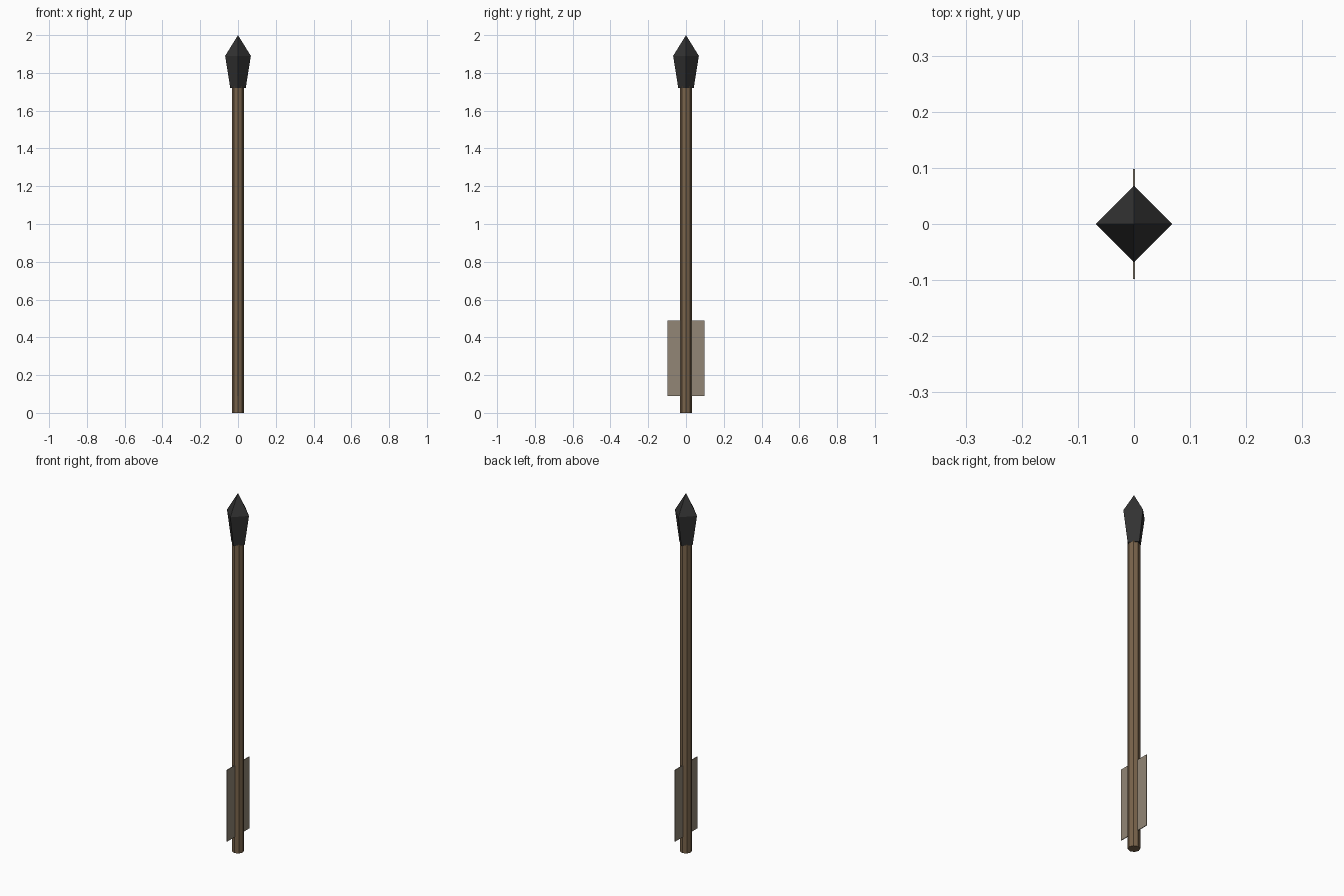
import bpy, bmesh, math

if "Cube" in bpy.data.objects:
    bpy.data.objects.remove(bpy.data.objects["Cube"])


def material(name, rgb):
    m = bpy.data.materials.new(name)
    m.diffuse_color = (*rgb, 1)
    m.use_nodes = True
    m.node_tree.nodes["Principled BSDF"].inputs["Base Color"].default_value = m.diffuse_color
    return m


wood = material("brown_wood", (0.19, 0.125, 0.07))
iron = material("dark_iron", (0.032, 0.032, 0.032))
feather = material("pale_feather", (0.29, 0.24, 0.18))


def lathe(name, profile, sides, mat):
    """Stack of polygon rings (radius, z); radius 0 makes a point. Ends are capped."""
    bm = bmesh.new()
    rings = []
    for r, z in profile:
        n = sides if r > 0 else 1
        rings.append([bm.verts.new((r * math.cos(2 * math.pi * i / sides),
                                    r * math.sin(2 * math.pi * i / sides), z)) for i in range(n)])
    for a, b in zip(rings, rings[1:]):
        for i in range(sides):
            j = (i + 1) % sides
            if len(b) == 1:
                bm.faces.new((a[i], a[j], b[0]))
            else:
                bm.faces.new((a[i], a[j], b[j], b[i]))
    for ring in (rings[0], rings[-1]):
        if len(ring) > 1:
            bm.faces.new(ring)
    bmesh.ops.recalc_face_normals(bm, faces=bm.faces)
    me = bpy.data.meshes.new(name)
    bm.to_mesh(me)
    bm.free()
    me.materials.append(mat)
    ob = bpy.data.objects.new(name, me)
    bpy.context.collection.objects.link(ob)
    return ob


# Shaft and four-sided arrowhead
lathe("shaft", [(0.031, 0), (0.031, 1.73)], 8, wood)
lathe("arrowhead", [(0.041, 1.72), (0.068, 1.89), (0, 2.0)], 4, iron)

# Thin fletching vanes, one on each side of the shaft
for side, label in ((1, "back"), (-1, "front")):
    bpy.ops.mesh.primitive_cube_add(size=1, location=(0, side * 0.0575, 0.29))
    vane = bpy.context.object
    vane.name = label + "_fletching"
    vane.scale = (0.004, 0.081, 0.40)
    vane.data.materials.append(feather)
